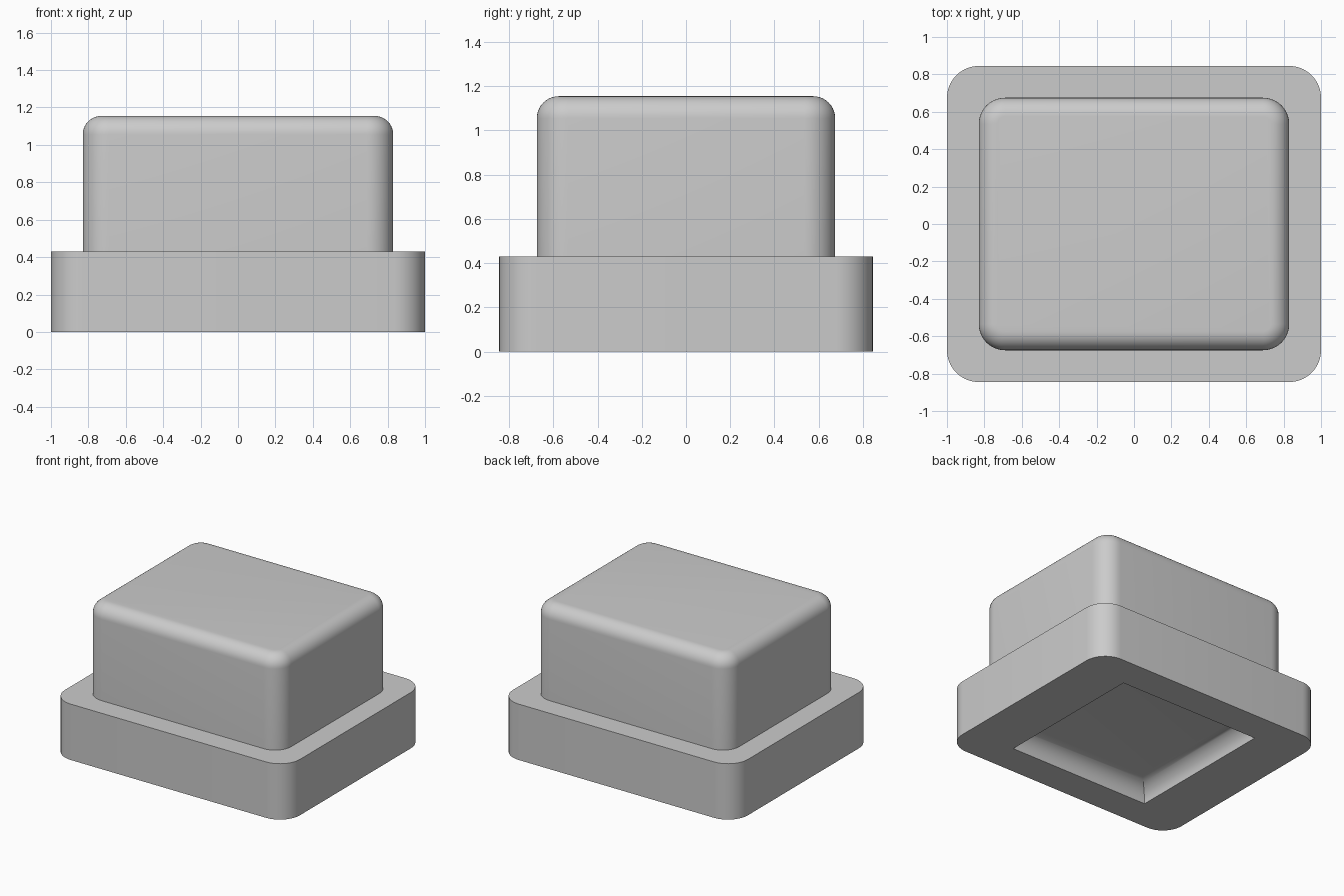
import bpy
import bmesh
from math import sin, cos, pi, radians

cube = bpy.data.objects.get("Cube")
if cube:
    bpy.data.objects.remove(cube, do_unlink=True)

CORNER_STEPS = 10
ROLL_STEPS = 10

grey = bpy.data.materials.new("light_grey")
grey.use_nodes = True
grey.diffuse_color = (0.6, 0.6, 0.6, 1)
grey.node_tree.nodes["Principled BSDF"].inputs["Base Color"].default_value = (0.6, 0.6, 0.6, 1)


def rounded_rectangle(hx, hy, radius, z):
    """Counter-clockwise outline with rounded corners."""
    points = []
    for corner, (sx, sy) in enumerate([(1, 1), (-1, 1), (-1, -1), (1, -1)]):
        for step in range(CORNER_STEPS + 1):
            a = (corner + step / CORNER_STEPS) * pi / 2
            points.append((sx * (hx - radius) + radius * cos(a),
                           sy * (hy - radius) + radius * sin(a), z))
    return points


def loft(name, outlines, cap_first=False, cap_last=False):
    """Skin a sequence of outlines into one smooth-shaded object."""
    bm = bmesh.new()
    loops = [[bm.verts.new(p) for p in outline] for outline in outlines]
    for low, high in zip(loops, loops[1:]):
        for i in range(len(low)):
            j = (i + 1) % len(low)
            bm.faces.new((low[i], low[j], high[j], high[i]))
    if cap_first:
        bm.faces.new(loops[0][::-1])
    if cap_last:
        bm.faces.new(loops[-1])
    bmesh.ops.remove_doubles(bm, verts=bm.verts[:], dist=0.0001)
    mesh = bpy.data.meshes.new(name)
    bm.to_mesh(mesh)
    bm.free()
    mesh.materials.append(grey)
    obj = bpy.data.objects.new(name, mesh)
    bpy.context.collection.objects.link(obj)
    bpy.ops.object.select_all(action='DESELECT')
    obj.select_set(True)
    bpy.context.view_layer.objects.active = obj
    bpy.ops.object.shade_smooth_by_angle(angle=radians(30))
    return obj


quarter = [i / ROLL_STEPS * pi / 2 for i in range(ROLL_STEPS + 1)]

# Shared sizes
BASE_TOP = 0.43
BODY_X, BODY_Y, BODY_CORNER, BODY_TOP, BODY_ROLL = 0.83, 0.675, 0.14, 1.155, 0.1
RECESS, RECESS_FILLET = 0.6, 0.13

# Base plinth: square filleted recess underneath, outer wall, ledge up to the body
recess = []
for a in reversed(quarter):
    half = RECESS - RECESS_FILLET * (1 - cos(a))
    recess.append(rounded_rectangle(half, half, 0, RECESS_FILLET * sin(a)))
base_wall = [rounded_rectangle(1, 0.845, 0.17, z) for z in (0, BASE_TOP)]
ledge = [rounded_rectangle(BODY_X, BODY_Y, BODY_CORNER, BASE_TOP)]
loft("base_plinth", recess + base_wall + ledge, cap_first=True)

# Upper body: straight wall with a rolled top edge
roll = []
for a in quarter:
    inset = BODY_ROLL * (1 - cos(a))
    roll.append(rounded_rectangle(BODY_X - inset, BODY_Y - inset, BODY_CORNER - inset,
                                  BODY_TOP - BODY_ROLL + BODY_ROLL * sin(a)))
loft("upper_body", ledge + roll, cap_last=True)
